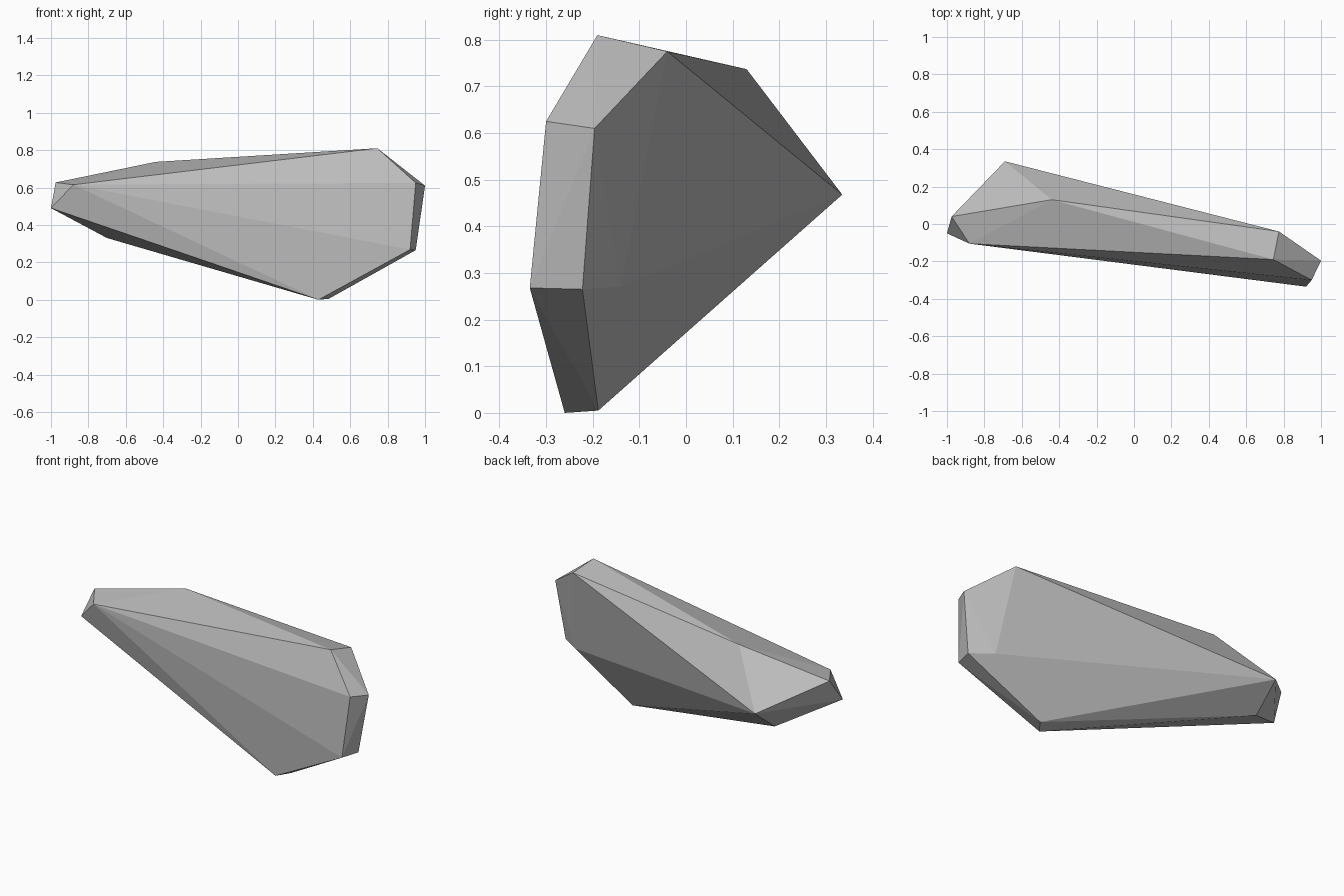
import bpy, bmesh

if "Cube" in bpy.data.objects:
    bpy.data.objects.remove(bpy.data.objects["Cube"])

# One flat grey stone colour
stone = bpy.data.materials.new("stone grey")
stone.diffuse_color = (0.5, 0.5, 0.5, 1)
stone.use_nodes = True
stone.node_tree.nodes["Principled BSDF"].inputs["Base Color"].default_value = stone.diffuse_color

# Corner points of the chipped rock, grouped by region
top_ridge = [(0.745, -0.19, 0.81), (0.775, -0.04, 0.775), (-0.44, 0.13, 0.737)]
right_end = [(1.0, -0.196, 0.61), (0.95, -0.30, 0.625),
             (0.92, -0.335, 0.268), (0.95, -0.222, 0.265), (0.83, -0.14, 0.27)]
left_end = [(-0.975, 0.04, 0.627), (-1.0, -0.05, 0.49), (-0.88, -0.105, 0.615)]
back_bulge = [(-0.69, 0.335, 0.468), (-0.70, 0.163, 0.33)]
foot = [(0.43, -0.26, 0.0), (0.485, -0.188, 0.005)]

# Rock: convex hull over the corners
bm = bmesh.new()
for co in top_ridge + right_end + left_end + back_bulge + foot:
    bm.verts.new(co)
bmesh.ops.convex_hull(bm, input=bm.verts[:])
bmesh.ops.recalc_face_normals(bm, faces=bm.faces[:])

mesh = bpy.data.meshes.new("rock")
bm.to_mesh(mesh)
bm.free()
mesh.materials.append(stone)
rock = bpy.data.objects.new("rock", mesh)
bpy.context.collection.objects.link(rock)
